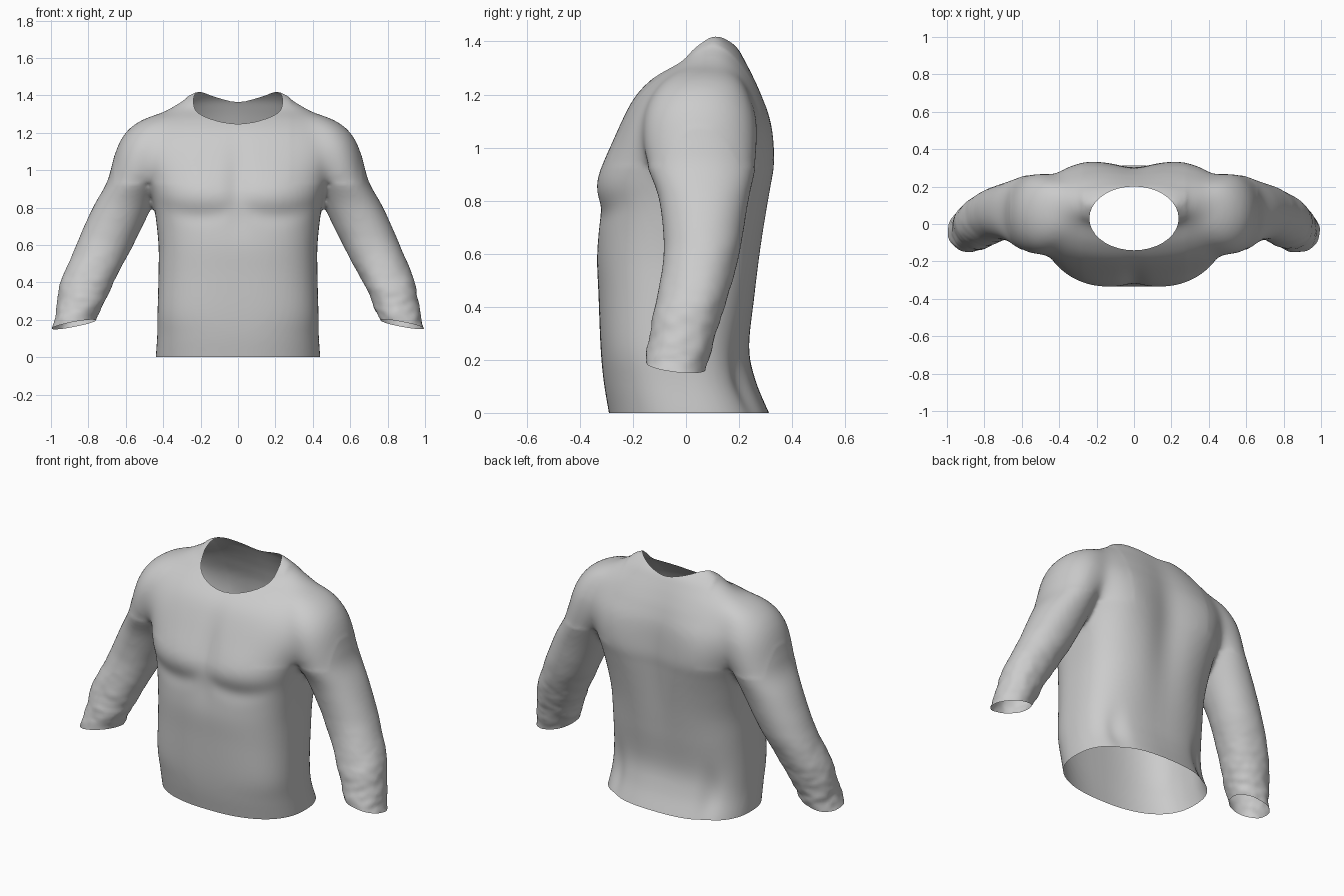
import bpy, bmesh, math
from mathutils import Vector, noise

if "Cube" in bpy.data.objects:
    bpy.data.objects.remove(bpy.data.objects["Cube"])

VOXEL = 0.013


def catmull(rows, steps):
    """Smoothly interpolate section rows."""
    out = []
    for i in range(len(rows) - 1):
        p0, p1 = rows[max(i - 1, 0)], rows[i]
        p2, p3 = rows[i + 1], rows[min(i + 2, len(rows) - 1)]
        for s in range(steps):
            t = s / steps
            out.append([0.5 * (2 * b + (c - a) * t + (2 * a - 5 * b + 4 * c - d) * t * t
                               + (3 * b - a - 3 * c + d) * t ** 3)
                        for a, b, c, d in zip(p0, p1, p2, p3)])
    return out + [rows[-1]]


def loft(bm, rows, side=1, n=72):
    """Closed loft through level sections (z, x0, x1, y0, y1, squareness)."""
    rings = []
    for z, x0, x1, y0, y1, power in catmull(rows, 5):
        ring = []
        for k in range(n):
            a = 2 * math.pi * k / n
            c, s = math.cos(a), math.sin(a)
            u = math.copysign(abs(c) ** (2 / power), c)
            v = math.copysign(abs(s) ** (2 / power), s)
            ring.append(bm.verts.new((side * ((x0 + x1) / 2 + u * (x1 - x0) / 2),
                                      (y0 + y1) / 2 + v * (y1 - y0) / 2, z)))
        rings.append(ring)
    for r, q in zip(rings, rings[1:]):
        for k in range(n):
            bm.faces.new((r[k], r[(k + 1) % n], q[(k + 1) % n], q[k]))
    bm.faces.new(rings[0])
    bm.faces.new(rings[-1])


# body sections: z, half width, front, back, squareness
body = [(-.06, .44, -.28, .34, 2.4), (0, .44, -.29, .315, 2.4), (.12, .432, -.31, .265, 2.5),
        (.25, .43, -.322, .24, 2.7), (.45, .425, -.33, .265, 2.7), (.6, .425, -.336, .287, 2.7),
        (.75, .44, -.326, .31, 2.8), (.86, .46, -.33, .325, 2.9), (.95, .49, -.306, .333, 2.9),
        (1.1, .55, -.245, .32, 2.7), (1.2, .535, -.19, .29, 2.5), (1.27, .485, -.12, .26, 2.4),
        (1.33, .375, -.035, .23, 2.3), (1.38, .295, .0, .2, 2.3), (1.42, .23, .055, .155, 2.2),
        (1.43, .15, .08, .13, 2.2)]
# sleeve sections: z, inner x, outer x, front, back
sleeve = [(.05, .83, 1.03, -.16, .06), (.2, .76, .982, -.15, .085), (.4, .668, .947, -.12, .145),
          (.6, .562, .867, -.085, .2), (.8, .465, .778, -.1, .235), (.93, .41, .705, -.145, .262),
          (1.02, .36, .677, -.163, .27), (1.12, .32, .65, -.16, .265),
          (1.2, .3, .608, -.13, .24), (1.26, .3, .54, -.08, .21), (1.3, .32, .45, -.02, .16)]

bm = bmesh.new()
loft(bm, [(z, -w, w, a, b, p) for z, w, a, b, p in body])
for side in (1, -1):
    loft(bm, [r + (2.1,) for r in sleeve], side)
bmesh.ops.recalc_face_normals(bm, faces=bm.faces)
mesh = bpy.data.meshes.new("shirt")
bm.to_mesh(mesh)
bm.free()
shirt = bpy.data.objects.new("shirt", mesh)
bpy.context.collection.objects.link(shirt)
bpy.context.view_layer.objects.active = shirt
shirt.select_set(True)

# fuse body and sleeves into one skin
m = shirt.modifiers.new("fuse", 'REMESH')
m.mode, m.voxel_size = 'VOXEL', VOXEL
s = shirt.modifiers.new("relax", 'SMOOTH')
s.factor, s.iterations = 0.5, 8
for name in ("fuse", "relax"):
    bpy.ops.object.modifier_apply(modifier=name)

bm = bmesh.new()
bm.from_mesh(shirt.data)

# blend the shoulder joints
joint = [v for v in bm.verts if .28 < abs(v.co.x) < .66 and v.co.z > .93]
for i in range(35):
    bmesh.ops.smooth_vert(bm, verts=joint, factor=.5, use_axis_x=True,
                          use_axis_y=True, use_axis_z=True)
bm.normal_update()


def bump(x, z, cx, cz, rx, rz):
    return math.exp(-((x - cx) / rx) ** 2 - ((z - cz) / rz) ** 2)


# muscle forms and cloth creases
moves = []
for v in bm.verts:
    x, y, z = abs(v.co.x), v.co.y, v.co.z
    d = Vector((0, 0, 0))
    if y < -.1 and x < .5:
        arc = .76 + 1.2 * (x - .2) ** 2
        d.y -= .012 * bump(x, z, .21, .89, .16, .12)
        d.y += .016 * bump(x, z, 0, .93, .06, .2)
        d.y += .009 * bump(x, z, .2, arc, .2, .05) * min(1, x / .08)
    if y > .12 and x < .6:
        d.y += .018 * bump(x, z, .31, 1.0, .14, .2)
        d.y -= .03 * bump(x, z, 0, .9, .12, .4)
        d.y -= .02 * bump(x, z, .3, .12, .05, .14)
    axis = .5 + (1 - z) * .47
    if x > .5 and z < .9 and x > axis - .2:
        f = min(1, max(0, (.75 - z) / .5))
        p = Vector((v.co.x * 8, y * 8, z * 12))
        d += v.normal * .008 * f * noise.noise(p)
        d += v.normal * .005 * f * f * noise.noise(p * 2.3)
    moves.append(d)
for v, d in zip(bm.verts, moves):
    v.co += d


def cut(faces, co, no):
    geom = set(faces)
    for f in faces:
        geom.update(f.edges)
        geom.update(f.verts)
    bmesh.ops.bisect_plane(bm, geom=list(geom), dist=1e-5, plane_co=co, plane_no=no)


def remove(test):
    bmesh.ops.delete(bm, geom=[f for f in bm.faces if test(f.calc_center_median())],
                     context='FACES')


# open hem
cut([f for f in bm.faces if abs(f.calc_center_median().z) < .05], (0, 0, .004), (0, 0, 1))
remove(lambda c: c.z < .004 and abs(c.x) < .6)

# open cuffs
for side in (1, -1):
    co, no = Vector((side * .88, -.03, .178)), Vector((side * .19, .12, 1))
    cut([f for f in bm.faces if f.calc_center_median().x * side > .6
         and f.calc_center_median().z < .35], co, no)
    remove(lambda c: c.x * side > .6 and (c - co).dot(no) < 0)

# open neck: vertical tangent cuts around an oval
RX, RY, CY, N = .238, .17, .03, 36
planes = []
for k in range(N):
    a = 2 * math.pi * (k + .5) / N
    planes.append((Vector((RX * math.cos(a), CY + RY * math.sin(a), 0)),
                   Vector((math.cos(a) / RX, math.sin(a) / RY, 0)).normalized()))
for co, no in planes:
    near = []
    for f in bm.faces:
        c = f.calc_center_median()
        if c.z > 1.12 and (c.xy - co.xy).length < .06:
            near.append(f)
    cut(near, co, no)
remove(lambda c: c.z > 1.12 and all((c - co).dot(no) < 0 for co, no in planes))

# centre the depth and rest on the ground
for v in bm.verts:
    v.co.z -= .004
bm.to_mesh(shirt.data)
bm.free()
bpy.ops.object.shade_smooth_by_angle(angle=math.radians(60))
